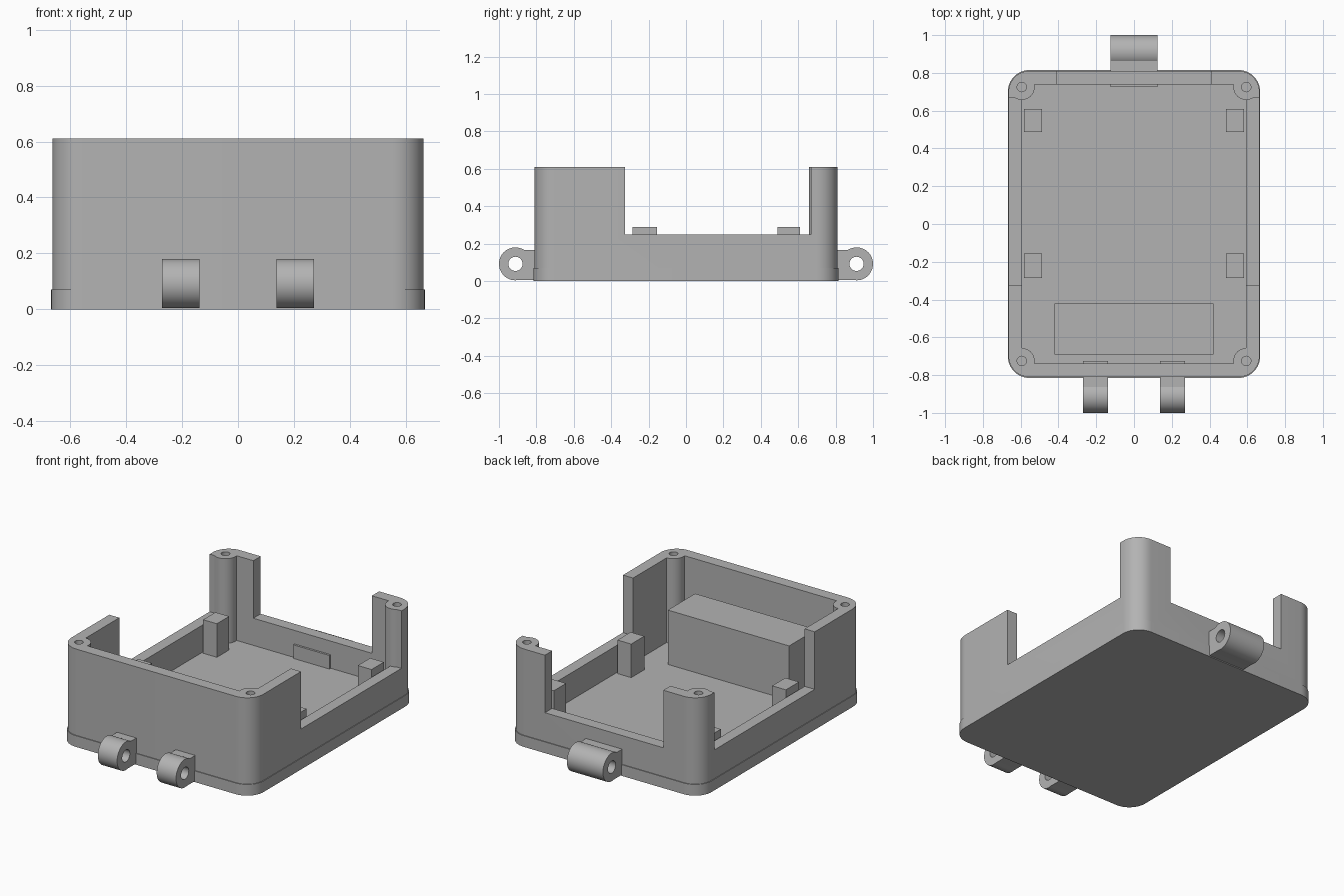
import bpy, bmesh, math
from mathutils import Matrix

if "Cube" in bpy.data.objects:
    bpy.data.objects.remove(bpy.data.objects["Cube"])

grey = bpy.data.materials.new("plain grey")
grey.use_nodes = True
grey.diffuse_color = (0.45, 0.45, 0.45, 1)
grey.node_tree.nodes["Principled BSDF"].inputs["Base Color"].default_value = grey.diffuse_color


def finish(name, bm):
    bmesh.ops.recalc_face_normals(bm, faces=bm.faces)
    mesh = bpy.data.meshes.new(name)
    bm.to_mesh(mesh)
    bm.free()
    mesh.materials.append(grey)
    obj = bpy.data.objects.new(name, mesh)
    bpy.context.collection.objects.link(obj)
    return obj


def box(name, x0, x1, y0, y1, z0, z1):
    bm = bmesh.new()
    bmesh.ops.create_cube(bm, size=1)
    for v in bm.verts:
        v.co.x = x1 if v.co.x > 0 else x0
        v.co.y = y1 if v.co.y > 0 else y0
        v.co.z = z1 if v.co.z > 0 else z0
    return finish(name, bm)


def rod(name, centre, radius, length, axis="Z"):
    turn = Matrix.Rotation(math.pi / 2, 4, "Y") if axis == "X" else Matrix()
    bm = bmesh.new()
    bmesh.ops.create_cone(bm, cap_ends=True, segments=48, radius1=radius, radius2=radius,
                          depth=length, matrix=Matrix.Translation(centre) @ turn)
    return finish(name, bm)


def rounded_slab(name, half_x, half_y, radius, z0, z1):
    bm = bmesh.new()
    ring = []
    for i, (sx, sy) in enumerate([(1, 1), (-1, 1), (-1, -1), (1, -1)]):
        for k in range(13):
            a = (i + k / 12) * math.pi / 2
            ring.append(bm.verts.new((sx * (half_x - radius) + radius * math.cos(a),
                                      sy * (half_y - radius) + radius * math.sin(a), z0)))
    face = bm.faces.new(ring)
    top = bmesh.ops.extrude_face_region(bm, geom=[face])["geom"]
    bmesh.ops.translate(bm, vec=(0, 0, z1 - z0),
                        verts=[g for g in top if isinstance(g, bmesh.types.BMVert)])
    return finish(name, bm)


def combine(target, tool, operation):
    mod = target.modifiers.new("cut", "BOOLEAN")
    mod.operation, mod.object, mod.solver = operation, tool, "EXACT"
    bpy.context.view_layer.objects.active = target
    bpy.ops.object.modifier_apply(modifier=mod.name)
    bpy.data.objects.remove(tool)


def smooth(obj):
    bpy.ops.object.select_all(action="DESELECT")
    obj.select_set(True)
    bpy.context.view_layer.objects.active = obj
    bpy.ops.object.shade_smooth_by_angle(angle=math.radians(30))


# Hollow of the case: cavity plus side and back openings, less the screw bosses
wall_x, wall_y, floor = 0.594, 0.738, 0.08
boss_y, boss_r = 0.725, 0.068
corners = [(sx, sy) for sx in (-1, 1) for sy in (-1, 1)]
hollow = box("hollow", -wall_x, wall_x, -wall_y, wall_y, floor, 0.8)
combine(hollow, box("side_openings", -1, 1, -0.325, 0.668, 0.25, 0.9), "UNION")
combine(hollow, box("back_opening", -0.41, 0.41, 0, 1, 0.25, 1), "UNION")
for sx, sy in corners:
    combine(hollow, rod("boss", (sx * wall_x, sy * boss_y, 0.5), boss_r, 1.4), "DIFFERENCE")
    xs = sorted((sx * (wall_x - boss_r), sx * 0.63))
    ys = sorted((sy * boss_y, sy * 0.78))
    combine(hollow, box("boss_web", *xs, *ys, -0.3, 1.3), "DIFFERENCE")

# Case walls with screw holes
case = rounded_slab("case_body", 0.664, 0.81, 0.11, 0.02, 0.61)
combine(case, hollow, "DIFFERENCE")
for sx, sy in corners:
    combine(case, rod("screw_hole", (sx * wall_x, sy * boss_y, 0.5), 0.025, 0.5), "DIFFERENCE")
smooth(case)

# Slightly wider foot around the bottom
smooth(rounded_slab("base_rim", 0.668, 0.815, 0.114, 0, 0.07))

# Inner block and support posts
box("inner_block", -0.42, 0.42, -0.69, -0.42, 0.06, 0.42)
for side, sx in (("right", -1), ("left", 1)):
    xs = sorted((sx * 0.488, sx * 0.583))
    box("back_post_" + side, *xs, 0.488, 0.61, 0.06, 0.29)
    box("front_post_" + side, *xs, -0.285, -0.155, 0.06, 0.29)


# Hinge knuckles with tabs running through the wall
def hinge(name, x, width, sy):
    centre = (x, sy * 0.912, 0.092)
    knuckle = rod(name, centre, 0.088, width, "X")
    ys = sorted((sy * 0.725, sy * 0.9))
    combine(knuckle, box("tab", x - width / 2, x + width / 2, *ys, 0.006, 0.165), "UNION")
    combine(knuckle, rod("pin_hole", centre, 0.038, 1, "X"), "DIFFERENCE")
    smooth(knuckle)


hinge("front_hinge_right", -0.204, 0.134, -1)
hinge("front_hinge_left", 0.204, 0.134, -1)
hinge("back_hinge", 0, 0.25, 1)
